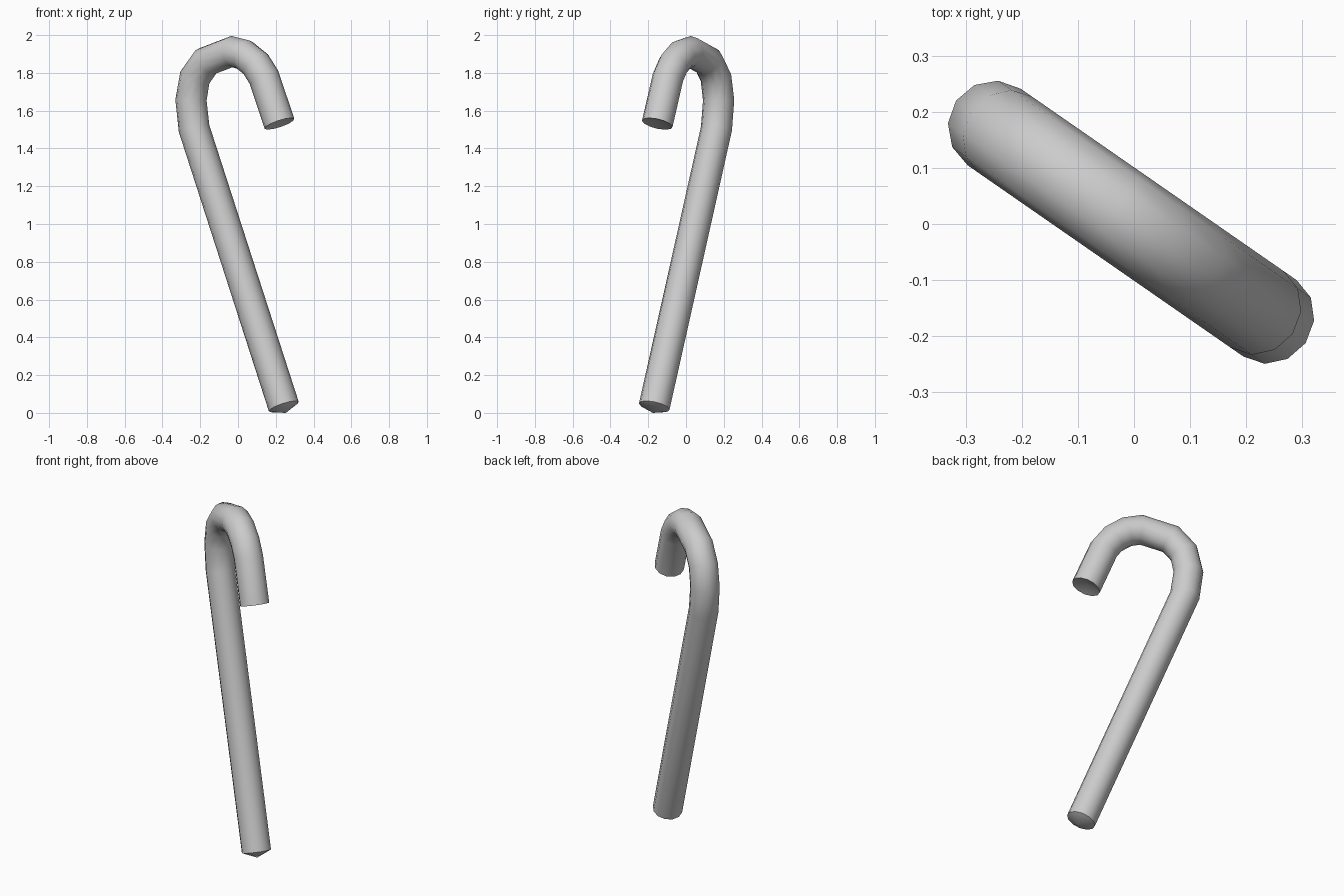
import bpy, bmesh, math
from mathutils import Vector

if "Cube" in bpy.data.objects:
    bpy.data.objects.remove(bpy.data.objects["Cube"])

SIDES, RADIUS = 12, 0.083
# the cane lies in a vertical plane turned away from the x axis
along = Vector((0.822, -0.570, 0)).normalized()
across = Vector((-along.y, along.x, 0))
up = Vector((0, 0, 1))

# centre line: distance along the plane, height
path = [(0.295, 0.038), (-0.283, 1.51), (-0.303, 1.66), (-0.278, 1.78),
        (-0.205, 1.865), (-0.04, 1.917), (0.04, 1.90), (0.115, 1.85),
        (0.168, 1.78), (0.267, 1.535)]
pts = [along * s + up * z for s, z in path]

bm = bmesh.new()
rings = []
for i, p in enumerate(pts):
    before = (p - pts[i - 1]).normalized() if i else None
    after = (pts[i + 1] - p).normalized() if i < len(pts) - 1 else None
    tangent = ((before or after) + (after or before)).normalized()
    side = across.cross(tangent)
    rings.append([bm.verts.new(p + RADIUS * (math.cos(a) * side + math.sin(a) * across))
                  for a in (2 * math.pi * k / SIDES for k in range(SIDES))])

# tube walls
for a, b in zip(rings, rings[1:]):
    for k in range(SIDES):
        j = (k + 1) % SIDES
        bm.faces.new((a[k], a[j], b[j], b[k]))

# shallow pointed foot, slightly dished hook end
foot_dir = (pts[0] - pts[1]).normalized()
hook_dir = (pts[-1] - pts[-2]).normalized()
for ring, tip in ((rings[0], pts[0] + foot_dir * 0.036),
                  (rings[-1], pts[-1] - hook_dir * 0.02)):
    v = bm.verts.new(tip)
    for k in range(SIDES):
        bm.faces.new((ring[k], ring[(k + 1) % SIDES], v))

bmesh.ops.recalc_face_normals(bm, faces=bm.faces)
low = min(v.co.z for v in bm.verts)
bmesh.ops.translate(bm, verts=bm.verts, vec=(0, 0, -low))
mesh = bpy.data.meshes.new("candy_cane")
bm.to_mesh(mesh)
bm.free()
cane = bpy.data.objects.new("candy_cane", mesh)
bpy.context.collection.objects.link(cane)

# smooth sides, crisp ends
bpy.context.view_layer.objects.active = cane
cane.select_set(True)
bpy.ops.object.shade_smooth_by_angle(angle=math.radians(40))
